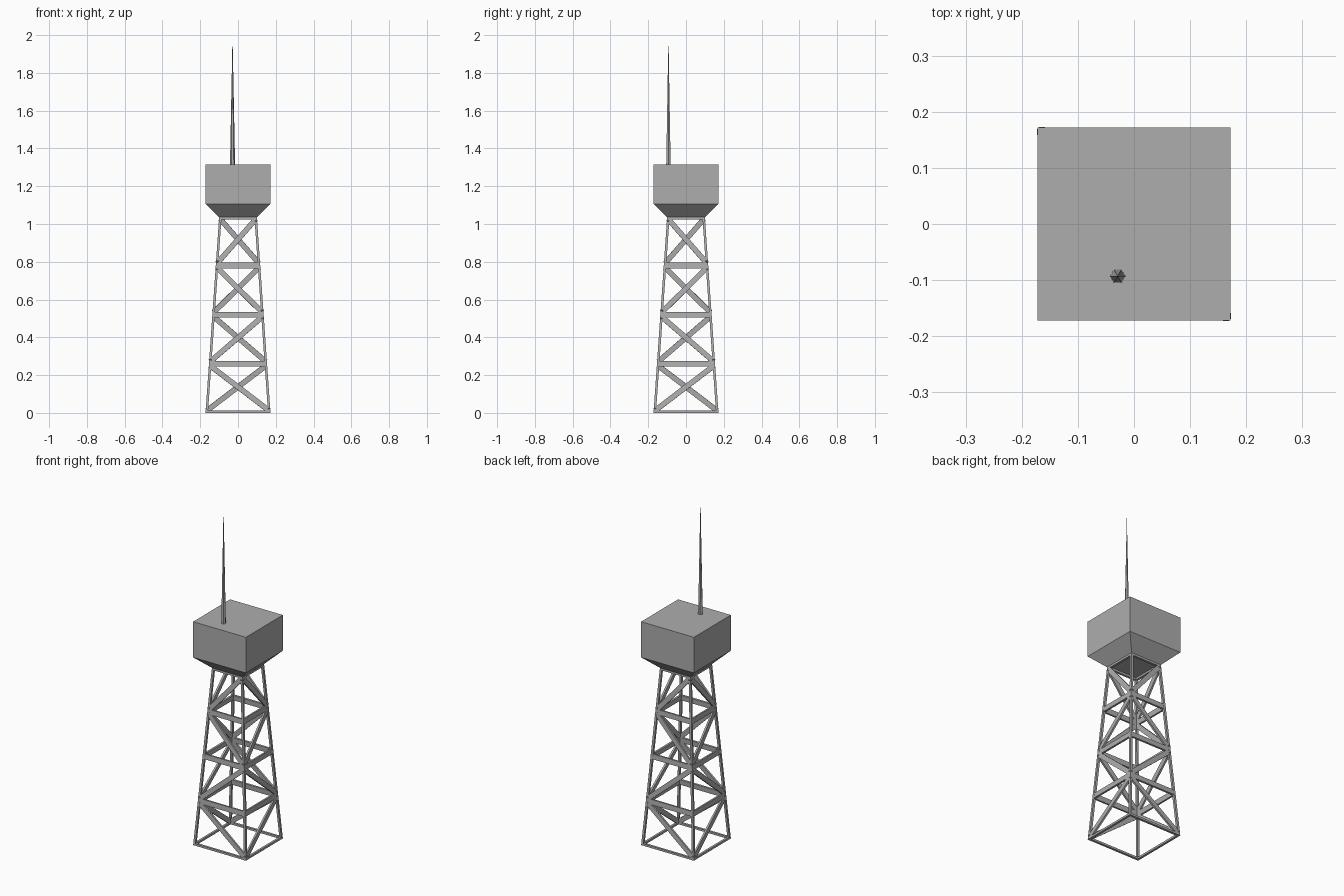
import bpy, bmesh, math
from mathutils import Vector, Matrix

if "Cube" in bpy.data.objects:
    bpy.data.objects.remove(bpy.data.objects["Cube"])

BASE, TOP, H = 0.172, 0.100, 1.036
LEG = 0.013
LEVELS = [0.0, 0.26, 0.52, 0.78, 1.036]

grey = bpy.data.materials.new("mid_grey")
grey.diffuse_color = (0.42, 0.42, 0.42, 1)
grey.use_nodes = True
grey.node_tree.nodes["Principled BSDF"].inputs["Base Color"].default_value = grey.diffuse_color


def half(z):
    return BASE + (TOP - BASE) * z / H


def finish(name, bm):
    bmesh.ops.recalc_face_normals(bm, faces=bm.faces)
    me = bpy.data.meshes.new(name)
    bm.to_mesh(me)
    bm.free()
    me.materials.append(grey)
    ob = bpy.data.objects.new(name, me)
    bpy.context.collection.objects.link(ob)
    return ob


def loft(bm, rings):
    rows = [[bm.verts.new(p) for p in r] for r in rings]
    for a, b in zip(rows, rows[1:]):
        for i in range(len(a)):
            j = (i + 1) % len(a)
            bm.faces.new((a[i], a[j], b[j], b[i]))
    bm.faces.new(rows[0])
    bm.faces.new(rows[-1])


def square(cx, cy, r, z):
    return [(cx - r, cy - r, z), (cx + r, cy - r, z), (cx + r, cy + r, z), (cx - r, cy + r, z)]


def beam(bm, a, b, width, depth, normal):
    a, b = Vector(a), Vector(b)
    side = normal.cross(b - a).normalized() * width / 2
    out = normal.normalized() * depth / 2
    loft(bm, [[p - side - out, p + side - out, p + side + out, p - side + out] for p in (a, b)])


# Four tapering corner legs
bm = bmesh.new()
for sx in (-1, 1):
    for sy in (-1, 1):
        loft(bm, [square(sx * (half(z) - LEG / 2), sy * (half(z) - LEG / 2), LEG / 2, z)
                  for z in (0, H)])
finish("corner_legs", bm)

# Lattice: rails and one zigzag brace per side, mirrored on alternate sides
slope = Vector((0, -1, (BASE - TOP) / H))


def on_face(s, z):
    return Vector((s * (half(z) - LEG / 2), -(half(z) - LEG / 2), z))


for k, side in enumerate(("front", "right", "back", "left")):
    rails, braces = bmesh.new(), bmesh.new()
    for z in (0.006, H - 0.006):
        beam(rails, on_face(-1, z), on_face(1, z), 0.012, LEG, Vector((0, -1, 0)))
    for z in LEVELS[1:-1]:
        beam(rails, on_face(-1, z), on_face(1, z), 0.03, 0.011, slope)
    for i, (z0, z1) in enumerate(zip(LEVELS, LEVELS[1:])):
        s = 1 if (i + k) % 2 == 0 else -1
        beam(braces, on_face(s, z0 + 0.012), on_face(-s, z1 - 0.01), 0.028, 0.011, slope)
    for name, b in (("rails", rails), ("brace", braces)):
        b.transform(Matrix.Rotation(k * math.pi / 2, 4, 'Z'))
        finish(f"{side}_{name}", b)

# Cabin with a flared underside
bm = bmesh.new()
loft(bm, [square(0, 0, r, z) for r, z in ((TOP, H), (BASE, 1.106), (BASE, 1.316))])
finish("cabin", bm)

# Six-sided tapering mast
bm = bmesh.new()
bmesh.ops.create_cone(bm, cap_ends=True, segments=6, radius1=0.0135, radius2=0.0, depth=0.684,
                      matrix=Matrix.Translation((-0.029, -0.093, 1.658)) @ Matrix.Rotation(math.pi / 6, 4, 'Z'))
finish("mast", bm)
